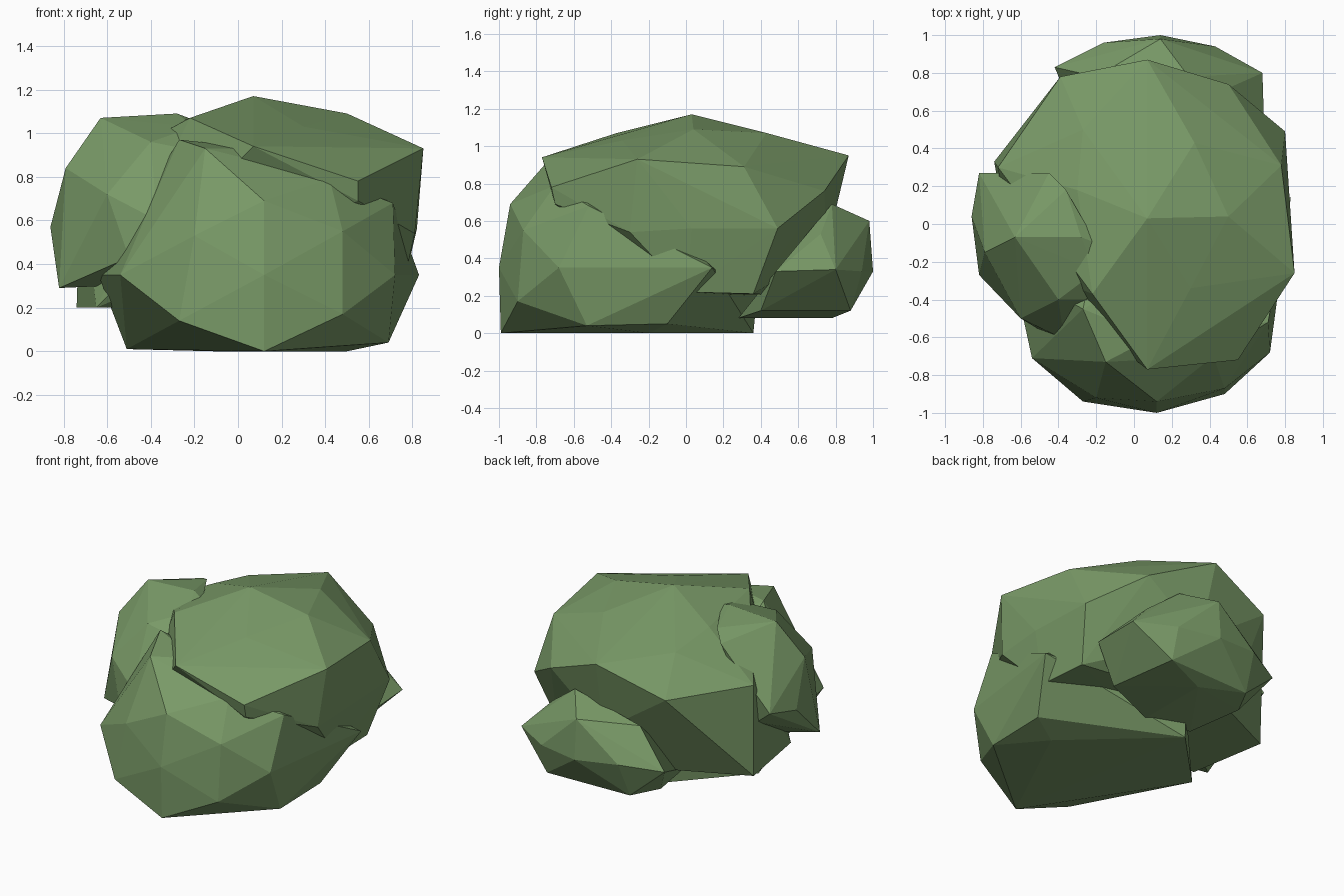
import bpy
import bmesh

# Remove the default cube only
default = bpy.data.objects.get("Cube")
if default:
    bpy.data.objects.remove(default, do_unlink=True)


def make_material(name, colour):
    """Plain flat colour for both the viewport and renders."""
    material = bpy.data.materials.new(name)
    material.use_nodes = True
    material.diffuse_color = colour
    shader = material.node_tree.nodes["Principled BSDF"]
    shader.inputs["Base Color"].default_value = colour
    shader.inputs["Roughness"].default_value = 1
    return material


leaf_green = make_material("leaf_green", (.19, .32, .135, 1))


def foliage_clump(name, corners):
    """Wrap a faceted convex clump of leaves around its corner points."""
    bm = bmesh.new()
    for corner in corners:
        bm.verts.new(corner)
    hull = bmesh.ops.convex_hull(bm, input=bm.verts[:])
    spare = {item for item in hull["geom_interior"] + hull["geom_unused"]
             if isinstance(item, bmesh.types.BMVert) and not item.link_faces}
    bmesh.ops.delete(bm, geom=list(spare), context="VERTS")
    bmesh.ops.recalc_face_normals(bm, faces=bm.faces[:])
    mesh = bpy.data.meshes.new(name)
    bm.to_mesh(mesh)
    bm.free()
    mesh.materials.append(leaf_green)
    clump = bpy.data.objects.new(name, mesh)
    bpy.context.collection.objects.link(clump)
    return clump


# Large front clump resting on the ground
foliage_clump("front_clump", [
    (.12, -.99, 0), (-.51, -.05, .01), (.69, -.53, .04), (.69, -.1, .05),
    (.5, -.2, 0), (-.11, .36, 0), (-.1, .38, .2), (-.27, -.94, .14),
    (.48, -.9, .17), (.12, -1, .35), (-.54, -.71, .35), (.72, -.68, .35),
    (.83, .14, .35), (-.64, -.25, .35), (.48, -.87, .55), (.12, -.94, .69),
    (-.2, -.92, .53), (.71, -.52, .68), (.42, -.7, .79), (-.15, -.73, .93),
    (-.27, -.45, .97), (.1, -.6, .93),
])

# Broad canopy over the middle, flat underneath
foliage_clump("top_canopy", [
    (.07, .03, 1.17), (.5, .04, 1.09), (.3, -.34, 1.03), (.32, .43, 1.07),
    (-.22, -.37, 1.07), (-.25, -.35, .98), (-.3, .18, 1.04),
    (-.27, .5, .98), (.07, -.77, .94), (.55, -.72, .78), (.55, -.7, .69),
    (.85, -.26, .93), (.78, .31, .89), (.5, .74, .76), (.07, .87, .95),
    (-.39, .78, .79), (-.72, .3, .8), (.8, .49, .56), (.81, -.3, .54),
    (.82, .03, .56), (.1, .75, .45), (.72, .36, .21), (.74, 0, .22),
    (-.31, .53, .2), (-.74, .33, .2), (-.65, -.2, .2),
])

# Tall clump on the side
foliage_clump("side_clump", [
    (-.63, -.07, 1.07), (-.28, -.07, 1.09), (-.2, -.1, 1.06),
    (-.2, -.25, 1.03), (-.25, -.4, .93), (-.45, .27, 1), (-.36, .18, 1.05),
    (-.4, -.4, .96), (-.79, -.15, .84), (-.86, .04, .57), (-.82, .27, .62),
    (-.6, -.5, .72), (-.37, -.61, .6), (-.82, -.27, .29), (-.5, -.56, .43),
    (-.7, .24, .52), (-.6, -.1, .3),
])

# Low clump at the back
foliage_clump("back_clump", [
    (.14, .98, .6), (.29, .78, .69), (-.2, .78, .57), (.5, .72, .53),
    (.14, 1, .33), (-.16, .96, .36), (-.42, .83, .33), (.43, .94, .33),
    (.68, .8, .34), (.69, .48, .33), (.43, .88, .12), (-.18, .86, .12),
    (.14, .78, .08), (.5, .4, .12), (.14, .28, .08), (-.28, .67, .12),
    (-.2, .3, .1),
])
